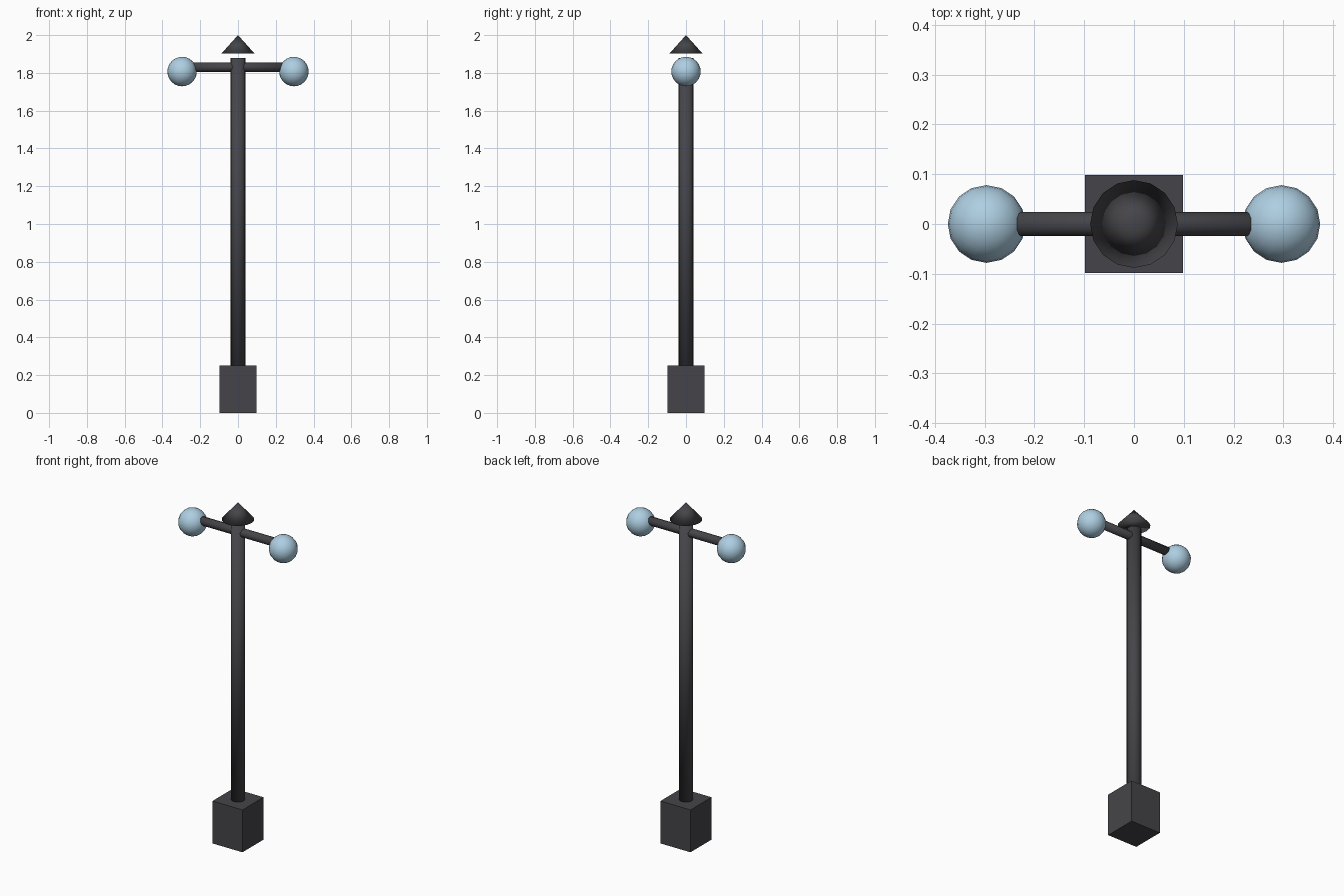
import bpy
from math import pi

if "Cube" in bpy.data.objects:
    bpy.data.objects.remove(bpy.data.objects["Cube"])

iron = bpy.data.materials.new("dark_iron")
iron.diffuse_color = (0.06, 0.06, 0.068, 1)
iron.use_nodes = True
iron.node_tree.nodes["Principled BSDF"].inputs["Base Color"].default_value = iron.diffuse_color
glass = bpy.data.materials.new("pale_blue_glass")
glass.diffuse_color = (0.42, 0.62, 0.76, 1)
glass.use_nodes = True
glass.node_tree.nodes["Principled BSDF"].inputs["Base Color"].default_value = glass.diffuse_color


def finish(name, mat, smooth=True):
    ob = bpy.context.object
    ob.name = name
    ob.data.materials.append(mat)
    if smooth:
        bpy.ops.object.shade_smooth()
    return ob


def rod(name, radius, length, loc, rot=(0, 0, 0), sides=16):
    bpy.ops.mesh.primitive_cylinder_add(vertices=sides, radius=radius, depth=length,
                                        location=loc, rotation=rot)
    return finish(name, iron)


# Square base block
bpy.ops.mesh.primitive_cube_add(size=1, location=(0, 0, 0.125))
bpy.context.object.scale = (0.196, 0.196, 0.25)
finish("base_block", iron, smooth=False)

# Pole and the cross arm
rod("pole", 0.039, 1.635, (0, 0, 1.0625))
rod("cross_arm", 0.0245, 0.588, (0, 0, 1.83), (0, pi / 2, 0), sides=12)

# Pointed cap, hovering just above the pole
bpy.ops.mesh.primitive_cone_add(vertices=16, radius1=0.088, radius2=0, depth=0.098,
                                location=(0, 0, 1.951))
finish("pointed_cap", iron)

# Lamp globes
for side, x in (("left", -0.296), ("right", 0.296)):
    bpy.ops.mesh.primitive_uv_sphere_add(segments=16, ring_count=12, radius=0.078,
                                         location=(x, 0, 1.807))
    finish(side + "_globe", glass)
